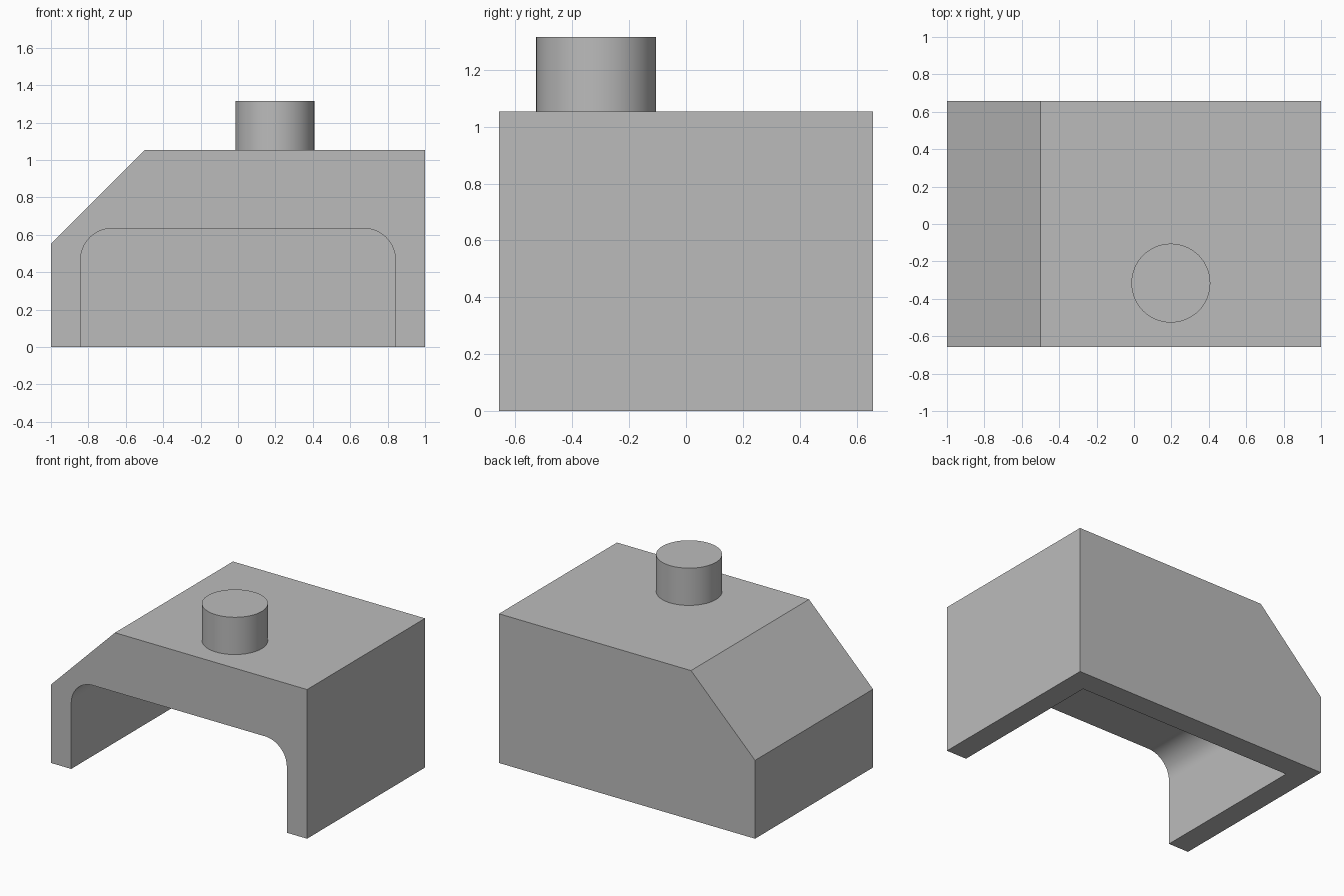
import bpy, bmesh, math

cube = bpy.data.objects.get("Cube")
if cube:
    bpy.data.objects.remove(cube, do_unlink=True)

grey = bpy.data.materials.new("plain_grey")
grey.use_nodes = True
colour = (0.5, 0.5, 0.5, 1)
grey.diffuse_color = colour
grey.node_tree.nodes["Principled BSDF"].inputs["Base Color"].default_value = colour

DEPTH, HEIGHT, WALL = 0.658, 1.053, 0.158   # half depth, body height, wall


def prism(name, profile, y_front, y_back):
    """Extrude an x-z outline along y."""
    bm = bmesh.new()
    face = bm.faces.new([bm.verts.new((x, y_front, z)) for x, z in profile])
    ext = bmesh.ops.extrude_face_region(bm, geom=[face])["geom"]
    moved = [v for v in ext if isinstance(v, bmesh.types.BMVert)]
    bmesh.ops.translate(bm, verts=moved, vec=(0, y_back - y_front, 0))
    bmesh.ops.recalc_face_normals(bm, faces=bm.faces)
    mesh = bpy.data.meshes.new(name)
    bm.to_mesh(mesh)
    bm.free()
    mesh.materials.append(grey)
    obj = bpy.data.objects.new(name, mesh)
    bpy.context.collection.objects.link(obj)
    return obj


def activate(obj):
    bpy.ops.object.select_all(action="DESELECT")
    obj.select_set(True)
    bpy.context.view_layer.objects.active = obj


# Body block with one sloped shoulder
body = prism("body", [(-1, 0), (1, 0), (1, HEIGHT), (-0.5, HEIGHT), (-1, 0.553)],
             -DEPTH, DEPTH)

# Round-shouldered hollow, open at the front and bottom
half, top, radius, steps = 1 - WALL, 0.635, 0.17, 16
right = []
for i in range(steps + 1):
    a = math.pi / 2 * i / steps
    right.append((half - radius + radius * math.cos(a),
                  top - radius + radius * math.sin(a)))
left = [(-x, z) for x, z in reversed(right)]
cutter = prism("hollow_cutter", [(-half, -0.2), (half, -0.2)] + right + left,
               -DEPTH - 0.2, DEPTH - WALL)
cutter.hide_render = True

activate(body)
cut = body.modifiers.new("hollow", "BOOLEAN")
cut.operation = "DIFFERENCE"
cut.solver = "EXACT"
cut.object = cutter
bpy.ops.object.modifier_apply(modifier=cut.name)
bpy.data.objects.remove(cutter, do_unlink=True)
bpy.ops.object.shade_smooth_by_angle(angle=math.radians(30))

# Round post standing on the top
tall = 1.316 - HEIGHT
bpy.ops.mesh.primitive_cylinder_add(vertices=64, radius=0.211, depth=tall,
                                    location=(0.197, -0.316, HEIGHT + tall / 2))
post = bpy.context.object
post.name = "top_post"
post.data.materials.append(grey)
bpy.ops.object.shade_smooth_by_angle(angle=math.radians(30))
